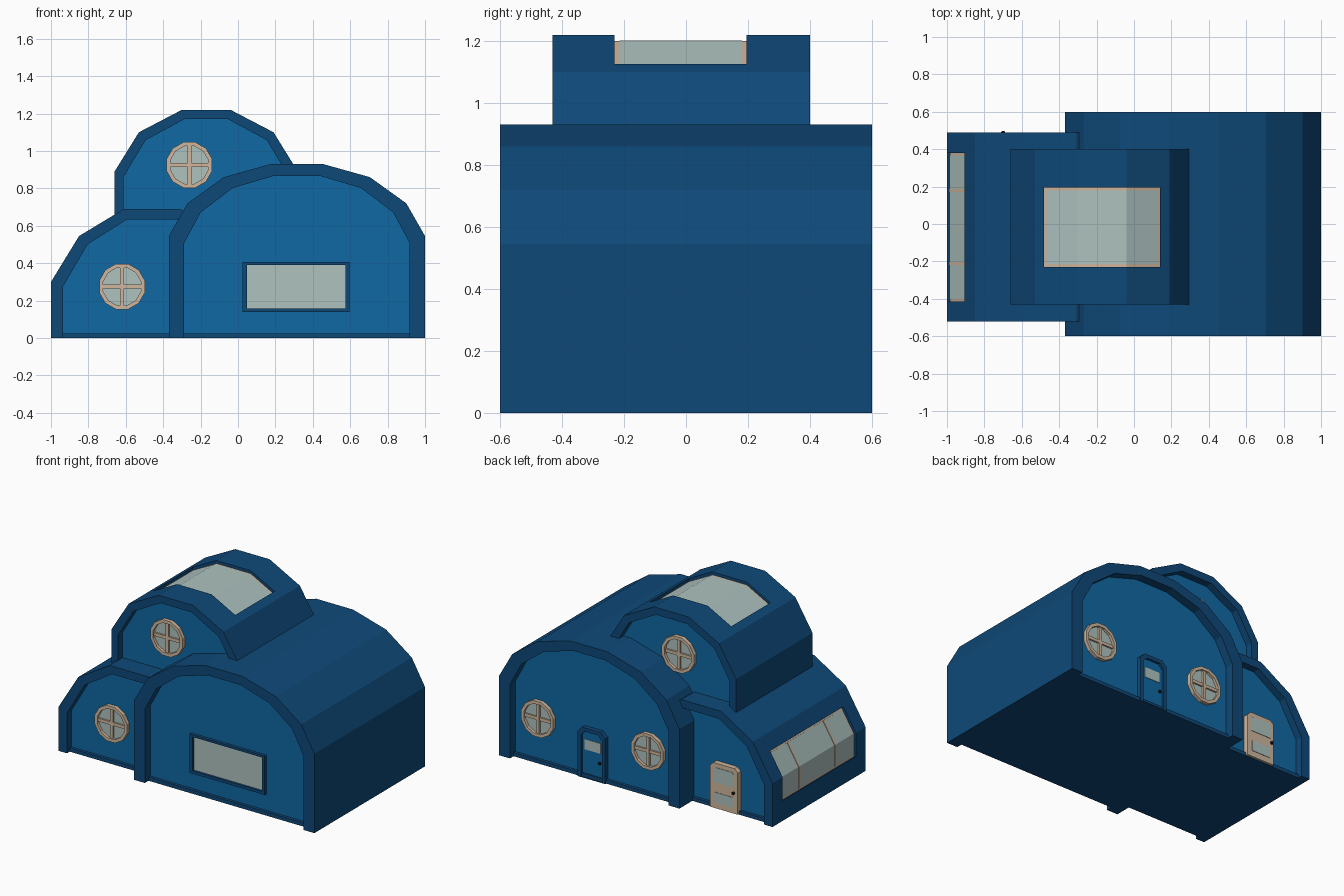
import bpy, bmesh, math

if "Cube" in bpy.data.objects:
    bpy.data.objects.remove(bpy.data.objects["Cube"])

def material(name, rgb):
    m = bpy.data.materials.new(name)
    m.diffuse_color = (*rgb, 1)
    m.use_nodes = True
    m.node_tree.nodes["Principled BSDF"].inputs["Base Color"].default_value = m.diffuse_color
    return m

SHELL = material("dark blue shell", (0.0045, 0.066, 0.19))
WALL = material("mid blue wall", (0.005, 0.14, 0.36))
GLASS = material("pale glass", (0.42, 0.54, 0.52))
CREAM = material("cream trim", (0.62, 0.47, 0.34))
DARK = material("dark metal", (0.008, 0.01, 0.015))

def finish(name, bm, *mats):
    bmesh.ops.recalc_face_normals(bm, faces=bm.faces)
    me = bpy.data.meshes.new(name)
    bm.to_mesh(me)
    bm.free()
    for m in mats:
        me.materials.append(m)
    ob = bpy.data.objects.new(name, me)
    bpy.context.collection.objects.link(ob)
    return ob

def prism(name, pts, y0, y1, mat):
    """Solid with an xz profile between two y values."""
    bm = bmesh.new()
    a, b = [[bm.verts.new((x, y, z)) for x, z in pts] for y in (y0, y1)]
    bm.faces.new(a)
    bm.faces.new(b)
    for i in range(len(pts)):
        j = (i + 1) % len(pts)
        bm.faces.new((a[i], a[j], b[j], b[i]))
    return finish(name, bm, mat)

def ring(name, outer, inner, y0, y1, mat):
    """Closed frame between two matching xz loops."""
    bm = bmesh.new()
    loops = [[bm.verts.new((x, y, z)) for x, z in p]
             for p, y in ((outer, y0), (outer, y1), (inner, y1), (inner, y0))]
    for k in range(4):
        a, b = loops[k], loops[(k + 1) % 4]
        for i in range(len(a)):
            j = (i + 1) % len(a)
            bm.faces.new((a[i], a[j], b[j], b[i]))
    return finish(name, bm, mat)

def rect(x0, x1, z0, z1):
    return [(x0, z0), (x1, z0), (x1, z1), (x0, z1)]

def circle(cx, cz, r, n=12):
    return [(cx + r * math.cos((i + .5) * math.tau / n),
             cz + r * math.sin((i + .5) * math.tau / n)) for i in range(n)]

def doorway(cx, half, z0, z1, c):
    return [(cx - half, z0), (cx + half, z0), (cx + half, z1 - c), (cx + half - c, z1),
            (cx - half + c, z1), (cx - half, z1 - c)]

def vault(name, half_pts, cx, base, kx, kz, y0, y1, depth):
    """Faceted vault with a raised rim and a recessed wall at both ends."""
    outer = [(cx - h, z) for h, z in half_pts] + [(cx + h, z) for h, z in reversed(half_pts)]
    inner = [(cx + (x - cx) * kx, base + (z - base) * kz) for x, z in outer]
    bm = bmesh.new()
    rows = [[bm.verts.new((x, y, z)) for x, z in p]
            for p, y in ((inner, y0 + depth), (inner, y0), (outer, y0),
                         (outer, y1), (inner, y1), (inner, y1 - depth))]
    for a, b in zip(rows, rows[1:]):
        for i in range(len(a) - 1):
            bm.faces.new((a[i], a[i + 1], b[i + 1], b[i]))
    for r in (rows[0], rows[-1]):
        bm.faces.new(r).material_index = 1
    bm.faces.new([r[0] for r in rows] + [r[-1] for r in reversed(rows)])
    ob = finish(name, bm, SHELL, WALL)
    if base == 0:  # low sill along the foot of each end wall
        for end, y, s in (("front", y0 + depth, -1), ("back", y1 - depth, 1)):
            prism(f"{name}_{end}_sill", rect(inner[0][0], inner[-1][0], 0, .025),
                  y - s * .01, y + s * .02, SHELL)
    return ob

# Three vaulted volumes
hall = vault("main_hall", [(.685, 0), (.685, .545), (.585, .72), (.39, .86), (.14, .93)],
             .315, 0, .88, .932, -.6, .6, .06)
wing = vault("side_wing", [(.54, 0), (.54, .30), (.39, .545), (.15, .69)],
             -.46, 0, .88, .92, -.52, .49, .05)
loft = vault("upper_loft", [(.49, .5), (.49, .89), (.36, 1.10), (.13, 1.22)],
             -.17, .5, .9, .93, -.43, .40, .05)

# Roof windows: cut a shallow recess, then lay a cream frame and glass in it
def roof_window(name, body, line, trim, v, y0, y1, bars):
    def band(p, d0, d1):
        return ([(x + v[0] * d0, z + v[1] * d0) for x, z in p] +
                [(x + v[0] * d1, z + v[1] * d1) for x, z in reversed(p)])
    cutter = prism(name + "_cutter", band(line, -2, 1.3), y0, y1, SHELL)
    cutter.hide_render = True
    cutter.hide_viewport = True
    cutter.display_type = 'WIRE'
    mod = body.modifiers.new("window recess", 'BOOLEAN')
    mod.operation = 'DIFFERENCE'
    mod.solver = 'EXACT'
    mod.object = cutter
    prism(name + "_frame", band(line, 1.0, 1.5), y0, y1, CREAM)
    prism(name + "_glass", band(trim, .9, 1.2), y0 + .015, y1 - .015, GLASS)
    for i, y in enumerate(bars):
        prism(f"{name}_bar_{i}", band(trim, .7, 1.2), y - .008, y + .008, CREAM)

roof_window("skylight", loft,
            [(-.48, 1.126), (-.30, 1.22), (-.04, 1.22), (.14, 1.126)],
            [(-.468, 1.1322), (-.30, 1.22), (-.04, 1.22), (.128, 1.1322)],
            (0, -.02), -.23, .195, [])
roof_window("wing_window", wing,
            [(-.905, .455), (-1, .30), (-1, .14)],
            [(-.912, .4436), (-1, .30), (-1, .153)],
            (.016, -.008), -.415, .38, [.18, -.21])

# Round windows with a cross of glazing bars
def round_window(name, cx, cz, wall, s, r=.126):
    ring(name + "_frame", circle(cx, cz, r), circle(cx, cz, r - .022),
         wall - s * .005, wall + s * .025, CREAM)
    prism(name + "_glass", circle(cx, cz, r - .02), wall - s * .005, wall + s * .006, GLASS)
    prism(name + "_upright", rect(cx - .011, cx + .011, cz - r + .015, cz + r - .015),
          wall, wall + s * .018, CREAM)
    prism(name + "_crossbar", rect(cx - r + .015, cx + r - .015, cz - .011, cz + .011),
          wall, wall + s * .017, CREAM)

round_window("loft_front_window", -.26, .925, -.38, -1)
round_window("loft_back_window", -.20, .925, .35, 1)
round_window("wing_front_window", -.62, .275, -.47, -1)
round_window("hall_back_window_a", .735, .305, .54, 1)
round_window("hall_back_window_b", -.10, .305, .54, 1)

# Wide front window of the hall
ring("hall_front_window_frame", rect(.025, .595, .138, .405), rect(.048, .575, .158, .39),
     -.535, -.56, SHELL)
prism("hall_front_window_glass", rect(.045, .578, .155, .393), -.535, -.546, GLASS)

def knob(name, x, y, z):
    bm = bmesh.new()
    bmesh.ops.create_icosphere(bm, subdivisions=1, radius=.012)
    bmesh.ops.translate(bm, verts=bm.verts, vec=(x, y, z))
    finish(name, bm, DARK)

# Blue back door of the hall
ring("hall_door_frame", doorway(.32, .105, 0, .345, .035), doorway(.32, .08, 0, .32, .03),
     .535, .57, SHELL)
prism("hall_door", doorway(.32, .081, .0, .321, .03), .535, .552, WALL)
prism("hall_door_pane", rect(.26, .38, .19, .26), .55, .556, GLASS)
knob("hall_door_knob", .262, .562, .125)

# Cream back door of the wing with two glazed panels
prism("wing_door", doorway(-.62, .105, .005, .315, .025), .435, .475, CREAM)
prism("wing_door_upper_pane", doorway(-.62, .075, .185, .285, .012), .47, .478, GLASS)
prism("wing_door_lower_pane", rect(-.69, -.55, .045, .115), .47, .478, GLASS)
knob("wing_door_knob", -.70, .488, .15)
